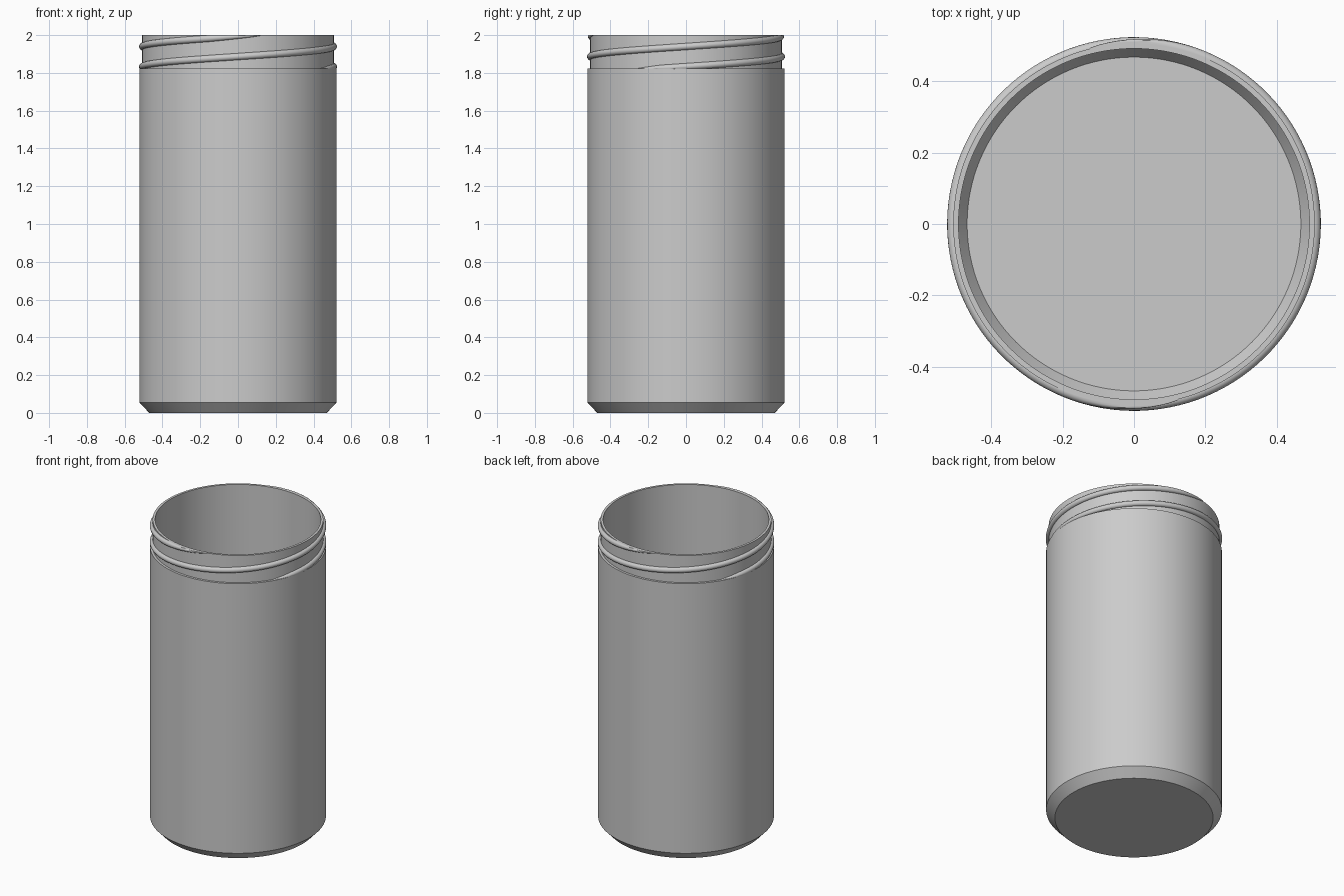
import bpy, bmesh, math

cube = bpy.data.objects.get("Cube")
if cube:
    bpy.data.objects.remove(cube)

SIDES = 128
HEIGHT, SHOULDER = 2.0, 1.822
BODY_R, NECK_R, INNER_R = 0.522, 0.507, 0.492

# Single plain grey finish
GREY = (0.6, 0.6, 0.6, 1)
grey = bpy.data.materials.new("plain grey")
grey.use_nodes = True
grey.diffuse_color = GREY
grey.node_tree.nodes["Principled BSDF"].inputs["Base Color"].default_value = GREY


def finish(bm, name, angle):
    bmesh.ops.recalc_face_normals(bm, faces=bm.faces)
    mesh = bpy.data.meshes.new(name)
    bm.to_mesh(mesh)
    bm.free()
    obj = bpy.data.objects.new(name, mesh)
    mesh.materials.append(grey)
    bpy.context.collection.objects.link(obj)
    bpy.ops.object.select_all(action='DESELECT')
    obj.select_set(True)
    bpy.context.view_layer.objects.active = obj
    bpy.ops.object.shade_smooth_by_angle(angle=math.radians(angle))


def ring(bm, radius, z):
    return [bm.verts.new((radius * math.cos(math.tau * i / SIDES),
                          radius * math.sin(math.tau * i / SIDES), z))
            for i in range(SIDES)]


def bridge(bm, rings):
    for a, b in zip(rings, rings[1:]):
        n = len(a)
        for i in range(n):
            j = (i + 1) % n
            bm.faces.new((a[i], a[j], b[j], b[i]))
    bm.faces.new(rings[0])
    bm.faces.new(rings[-1])


# Hollow jar: outside from the base up to the rim, then down the inside
profile = [(0.47, 0), (BODY_R, 0.055), (BODY_R, SHOULDER), (NECK_R, SHOULDER),
           (NECK_R, HEIGHT), (INNER_R, HEIGHT), (INNER_R, 0.065), (0.468, 0.03)]
bm = bmesh.new()
bridge(bm, [ring(bm, r, z) for r, z in profile])
finish(bm, "jar_body", 25)

# Two-start screw thread: round helical ridges trimmed by shoulder and rim
PITCH, THREAD_Z, THREAD_R = 0.213, 1.833, 0.018
START, END, STEP = -34, 284, 3


def thread(name, turn):
    bm = bmesh.new()
    rings = []
    for deg in range(START, END + 1, STEP):
        ends = min((deg - START + 1) / 20, (END + 1 - deg) / 32, 1)
        size = THREAD_R * math.sqrt(ends)
        a = math.radians(deg + turn)
        z = THREAD_Z + PITCH * deg / 360
        loop = []
        for k in range(16):
            t = math.tau * k / 16
            r = 0.506 + size * math.cos(t)
            h = min(max(z + size * math.sin(t), SHOULDER - 0.002), HEIGHT)
            loop.append(bm.verts.new((r * math.cos(a), r * math.sin(a), h)))
        rings.append(loop)
    bridge(bm, rings)
    # Drop the hidden half inside the wall so the bore stays clean
    inner = [f for f in bm.faces
             if f.calc_center_median().xy.length < NECK_R - 0.008]
    bmesh.ops.delete(bm, geom=inner, context='FACES')
    finish(bm, name, 50)


thread("thread_first_start", 180)
thread("thread_second_start", 0)
